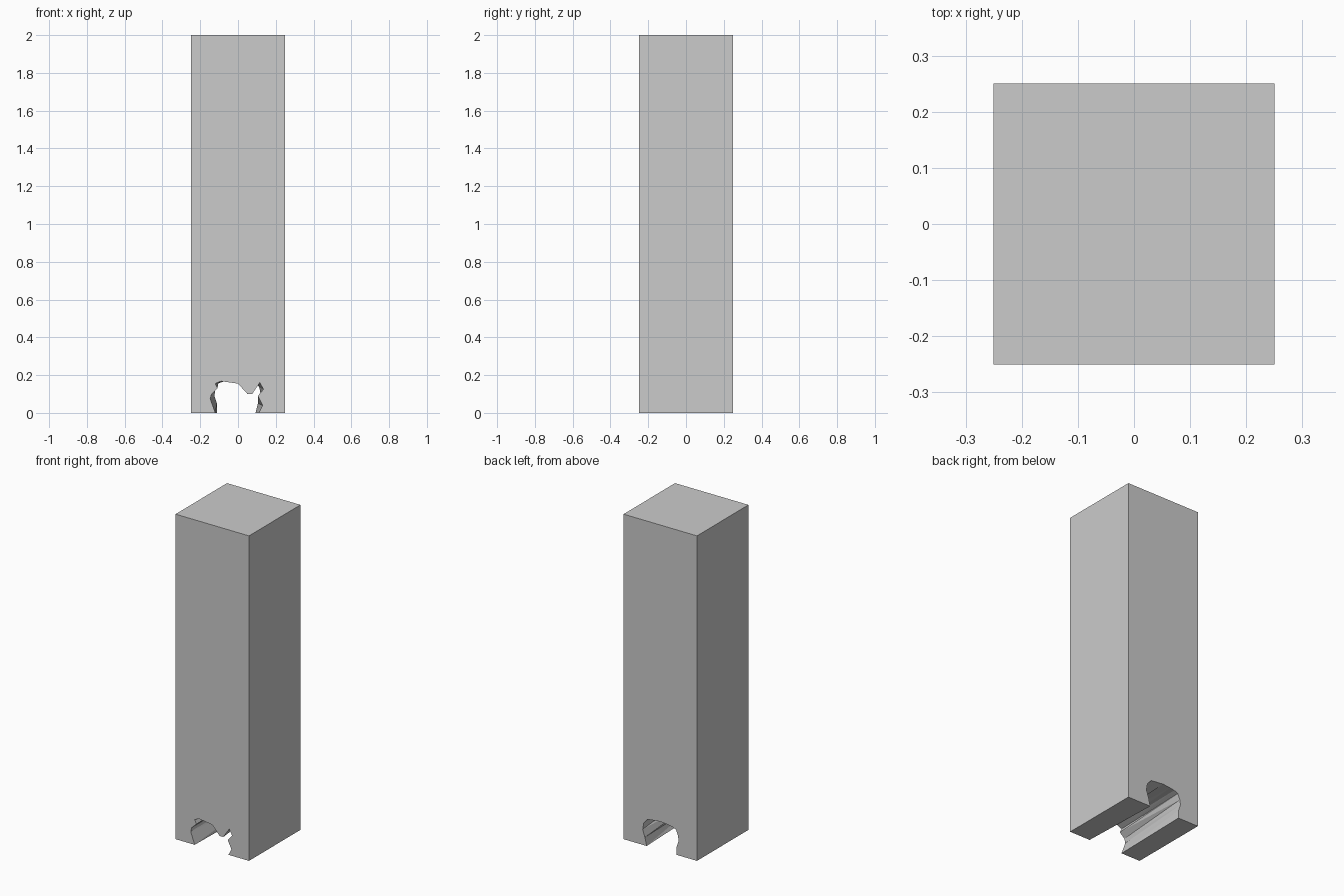
import bpy, bmesh

if "Cube" in bpy.data.objects:
    bpy.data.objects.remove(bpy.data.objects["Cube"])

W, H = 0.25, 2.0

# Ragged opening outline on the front and back faces (x, z), left to right
FRONT = [(-0.12, 0), (-0.147, 0.075), (-0.14, 0.1), (-0.108, 0.13), (-0.12, 0.155),
         (-0.09, 0.168), (0.0, 0.155), (0.05, 0.1), (0.075, 0.1), (0.115, 0.16),
         (0.135, 0.125), (0.105, 0.09), (0.13, 0.04), (0.11, 0)]
BACK = [(-0.11, 0), (-0.112, 0.05), (-0.125, 0.09), (-0.12, 0.12), (-0.106, 0.155),
        (-0.08, 0.165), (-0.05, 0.17), (0.0, 0.175), (0.05, 0.17), (0.086, 0.166),
        (0.113, 0.135), (0.12, 0.095), (0.105, 0.05), (0.093, 0)]

bm = bmesh.new()


def ring(opening, y):
    """Pillar face outline: opening along the bottom, then the four corners."""
    pts = opening + [(W, 0), (W, H), (-W, H), (-W, 0)]
    return [bm.verts.new((x, y, z)) for x, z in pts]


# End faces
front, back = ring(FRONT, -W), ring(BACK, W)
bm.faces.new(front)
bm.faces.new(back)

# Outer sides, underside strips and faceted tunnel walls
n = len(front)
for i in range(n):
    j = (i + 1) % n
    if i < len(FRONT) - 1:
        bm.faces.new((front[i], front[j], back[j]))
        bm.faces.new((front[i], back[j], back[i]))
    else:
        bm.faces.new((front[i], front[j], back[j], back[i]))

bmesh.ops.recalc_face_normals(bm, faces=bm.faces)
# Triangulate the two notched end faces
bmesh.ops.triangulate(bm, faces=[f for f in bm.faces if len(f.verts) > 4])

mesh = bpy.data.meshes.new("broken_pillar")
bm.to_mesh(mesh)
bm.free()
pillar = bpy.data.objects.new("broken_pillar", mesh)
bpy.context.collection.objects.link(pillar)
